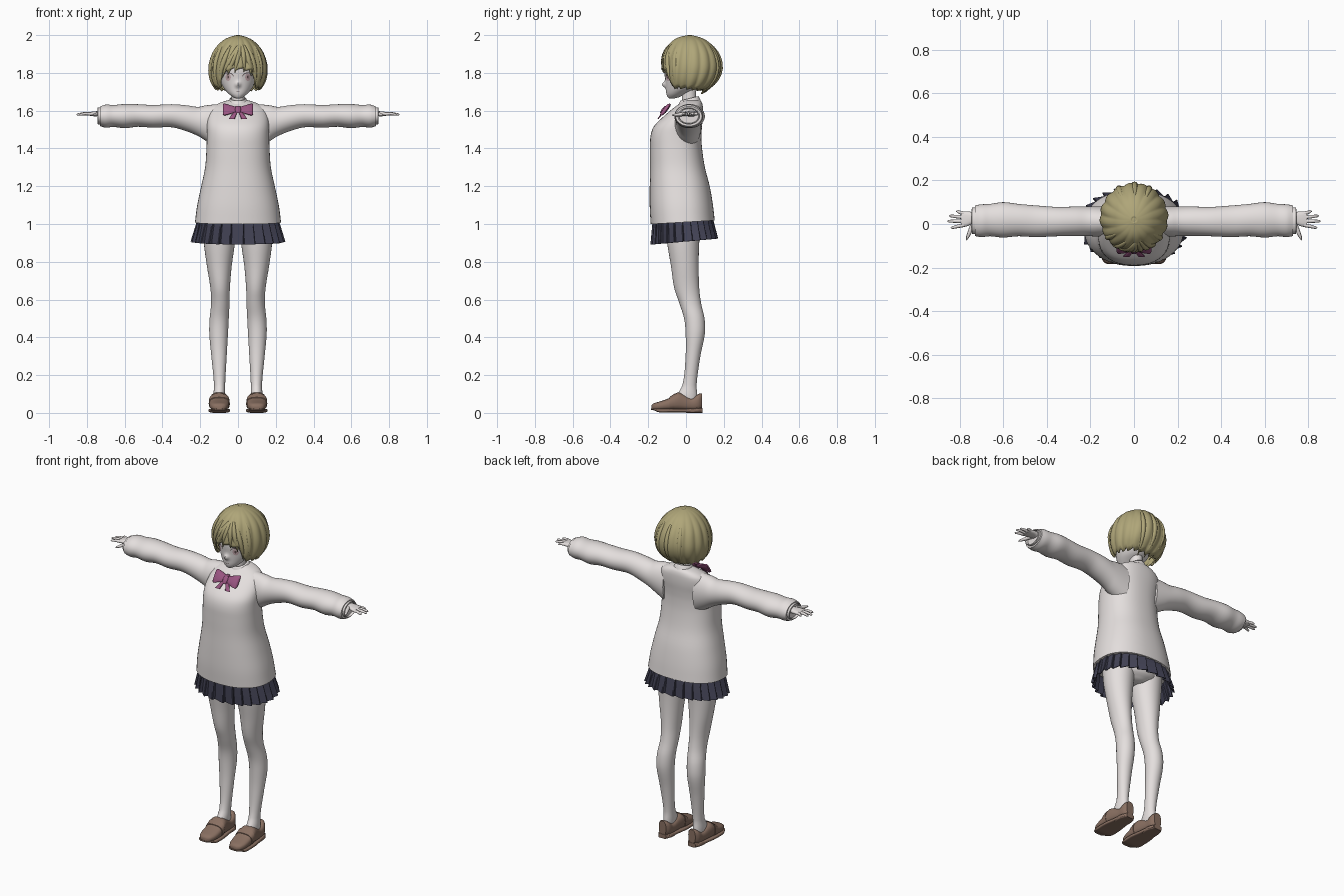
import bpy, bmesh
from math import sin, cos, pi, tau, exp, radians
from mathutils import Vector
from mathutils.bvhtree import BVHTree

if "Cube" in bpy.data.objects:
    bpy.data.objects.remove(bpy.data.objects["Cube"])


def material(name, *rgb):
    m = bpy.data.materials.new(name)
    m.use_nodes = True
    m.diffuse_color = (*rgb, 1)
    m.node_tree.nodes["Principled BSDF"].inputs["Base Color"].default_value = (*rgb, 1)
    return m


WHITE = material("warm_white", 0.78, 0.74, 0.73)
HAIR = material("straw_hair", 0.43, 0.38, 0.19)
NAVY = material("dark_navy", 0.055, 0.055, 0.09)
PLUM = material("plum_ribbon", 0.32, 0.09, 0.22)
BROWN = material("brown_leather", 0.25, 0.16, 0.12)
LASH = material("dark_lash", 0.12, 0.08, 0.08)
IRIS = material("pale_rose_iris", 0.6, 0.43, 0.45)


def finish(ob, mat, mirror=False, smooth=True, thick=0):
    ob.data.materials.append(mat)
    bpy.ops.object.select_all(action='DESELECT')
    ob.select_set(True)
    bpy.context.view_layer.objects.active = ob
    if smooth:
        bpy.ops.object.shade_smooth_by_angle(angle=radians(50))
    if thick:
        s = ob.modifiers.new("thickness", 'SOLIDIFY')
        s.thickness, s.offset = thick, -1
    if mirror:
        ob.modifiers.new("mirror", 'MIRROR')
    return ob


def skin_rows(name, rows, mat, caps=True, **kw):
    """Join closed rings of points into a surface."""
    bm = bmesh.new()
    rings = [[bm.verts.new(p) for p in row] for row in rows]
    n = len(rings[0])
    for a, b in zip(rings, rings[1:]):
        for i in range(n):
            j = (i + 1) % n
            bm.faces.new((a[i], a[j], b[j], b[i]))
    if caps:
        bm.faces.new(rings[0])
        bm.faces.new(rings[-1])
    bmesh.ops.recalc_face_normals(bm, faces=bm.faces)
    me = bpy.data.meshes.new(name)
    bm.to_mesh(me)
    bm.free()
    ob = bpy.data.objects.new(name, me)
    bpy.context.collection.objects.link(ob)
    return finish(ob, mat, **kw)


def at(rings, t):
    """Smooth interpolation of (t, low_a, high_a, low_b, high_b) rings."""
    last = len(rings) - 1
    i = max([k for k in range(last) if rings[k][0] <= t] or [0])
    p, q = rings[i], rings[i + 1]
    h = q[0] - p[0]
    s = min(1, max(0, (t - p[0]) / h))

    def slope(k, c):
        lo, hi = rings[max(k - 1, 0)], rings[min(k + 1, last)]
        return (hi[c] - lo[c]) / (hi[0] - lo[0]) * h
    return [p[c] * (1 + 2 * s) * (1 - s) ** 2 + slope(i, c) * s * (1 - s) ** 2
            + q[c] * s * s * (3 - 2 * s) + slope(i + 1, c) * s * s * (s - 1)
            for c in range(1, 5)]


def oval(r, ang, power=2.0, grow=0.0):
    c, s = cos(ang), sin(ang)
    k = 2 / power
    c, s = abs(c) ** k * (1 if c > 0 else -1), abs(s) ** k * (1 if s > 0 else -1)
    return ((r[0] + r[1]) / 2 + ((r[1] - r[0]) / 2 + grow) * c,
            (r[2] + r[3]) / 2 + ((r[3] - r[2]) / 2 + grow) * s)


def loft(name, rings, mat, axis='z', n=32, sub=4, power=2.0, warp=None, **kw):
    ts = [p[0] + (q[0] - p[0]) * k / sub for p, q in zip(rings, rings[1:]) for k in range(sub)]
    rows = []
    for t in ts + [rings[-1][0]]:
        r, row = at(rings, t), []
        for i in range(n):
            a, b = oval(r, tau * i / n, power)
            v = Vector({'x': (t, a, b), 'y': (a, t, b), 'z': (a, b, t)}[axis])
            row.append(warp(v) if warp else v)
        rows.append(row)
    return skin_rows(name, rows, mat, **kw)


def sym(*rings):
    return [(t, -w, w, a, b) for t, w, a, b in rings]


def tube(name, points, radii, mat, **kw):
    cu = bpy.data.curves.new(name, 'CURVE')
    cu.dimensions, cu.bevel_depth, cu.bevel_resolution = '3D', 1, 2
    cu.use_fill_caps = True
    sp = cu.splines.new('POLY')
    sp.points.add(len(points) - 1)
    for p, co, r in zip(sp.points, points, radii):
        p.co, p.radius = (*co, 1), r
    tmp = bpy.data.objects.new(name + "_path", cu)
    me = bpy.data.meshes.new_from_object(tmp)
    bpy.data.objects.remove(tmp)
    ob = bpy.data.objects.new(name, me)
    bpy.context.collection.objects.link(ob)
    return finish(ob, mat, **kw)


# Sweater body, with the hem tilted up toward the back
def hem_tilt(v):
    v.z += 0.06 * v.y * min(1, max(0, (1.3 - v.z) / 0.3))
    return v


loft("sweater_body", sym(
    (1.01, .228, -.187, .152), (1.1, .216, -.192, .142), (1.2, .195, -.192, .125),
    (1.3, .174, -.19, .1), (1.4, .167, -.19, .085), (1.47, .165, -.187, .082),
    (1.52, .165, -.168, .085), (1.57, .16, -.118, .09), (1.615, .14, -.065, .09),
    (1.64, .1, -.03, .085), (1.655, .055, -.01, .075)), WHITE, n=48, power=2.3, warp=hem_tilt)

# Sleeves, cuffs and hands
loft("sleeve", [
    (.1, -.06, .08, 1.4, 1.635), (.17, -.058, .08, 1.44, 1.628), (.21, -.055, .08, 1.465, 1.62),
    (.27, -.055, .08, 1.49, 1.628), (.35, -.056, .078, 1.512, 1.634), (.45, -.06, .085, 1.51, 1.63),
    (.53, -.056, .092, 1.515, 1.634), (.6, -.062, .1, 1.507, 1.635), (.66, -.056, .092, 1.514, 1.63),
    (.7, -.06, .09, 1.51, 1.632), (.73, -.055, .085, 1.518, 1.622)], WHITE, 'x', mirror=True)
cuff = [oval((-.045, .075, 1.527, 1.617), tau * i / 28) for i in range(28)]
skin_rows("cuff", [[(x, .015 + (y - .015) * k, 1.572 + (z - 1.572) * k) for y, z in cuff]
                   for x, k in ((.72, 1), (.742, 1), (.744, .9), (.715, .8))],
          WHITE, mirror=True)
loft("hand", [(.7, 0, .05, 1.563, 1.6), (.74, 0, .055, 1.57, 1.598),
              (.77, -.012, .058, 1.572, 1.595), (.793, -.012, .056, 1.574, 1.591)],
     WHITE, 'x', n=16, power=2.6, mirror=True)
for finger, y, tip, spread in (("index", -.005, .84, -.012), ("middle", .013, .855, 0),
                               ("ring", .031, .847, .006), ("little", .048, .815, .01)):
    tube(finger + "_finger", [(.78, y, 1.583), ((.78 + tip) / 2, y + spread / 2, 1.584),
                              (tip - .006, y + spread, 1.58), (tip, y + spread, 1.579)],
         (.009, .008, .006, .002), WHITE, mirror=True)
tube("thumb", [(.735, .005, 1.584), (.75, -.03, 1.58), (.763, -.06, 1.577), (.768, -.074, 1.576)],
     (.012, .01, .007, .002), WHITE, mirror=True)

# Legs and hips
loft("leg", [
    (.04, .075, .125, -.06, .06), (.09, .068, .13, -.05, .06), (.15, .068, .127, -.018, .056),
    (.3, .06, .141, -.002, .076), (.42, .053, .152, -.002, .1), (.5, .049, .15, -.01, .098),
    (.58, .045, .142, -.035, .08), (.66, .043, .146, -.062, .07), (.78, .033, .165, -.08, .067),
    (.9, .016, .181, -.1, .07), (1, .005, .185, -.11, .08)], WHITE, mirror=True)
loft("hips", sym((.925, .05, -.06, .05), (.96, .14, -.105, .09), (1.06, .17, -.12, .1)), WHITE)

# Pleated skirt
PLEATS, STEPS = 26, ((0, 0), (0.85, 1), (0.93, 0.9), (0.97, 0.1))
rows = []
for k in range(4):
    s, row = k / 3, []
    ring = (-.208 - .034 * s, .208 + .034 * s, -.172 - .008 * s, .138 + .024 * s)
    for i in range(PLEATS):
        for f, out in STEPS:
            x, y = oval(ring, tau * (i + f) / PLEATS, 2.2, (out - .5) * .018 * (.4 + .6 * s))
            row.append((x, y, 1.035 - .127 * s + .09 * y * s))
    rows.append(row)
skin_rows("pleated_skirt", rows, NAVY, caps=False, smooth=False, thick=.004)

# Loafers
UPPER = [(-.182, .08, .12, .016, .04), (-.172, .064, .136, .014, .05), (-.14, .05, .149, .013, .06),
         (-.09, .046, .152, .013, .078), (-.045, .05, .15, .013, .108), (-.015, .055, .145, .013, .1),
         (.03, .06, .138, .013, .078), (.065, .062, .135, .013, .1), (.085, .075, .122, .02, .103)]
loft("shoe_upper", UPPER, BROWN, 'y', n=24, sub=3, power=2.7, mirror=True)
loft("shoe_sole", [(t - .002, a - .004, b + .004, .003 + .012 * (t < -.17), .022)
                   for t, a, b, _, _ in UPPER], BROWN, 'y', n=24, sub=3, power=5, mirror=True)
loft("shoe_heel", [(0, .06, .14, 0, .02), (.045, .058, .14, 0, .025), (.087, .074, .124, 0, .025)],
     BROWN, 'y', power=6, mirror=True)
strap = [(t, a - .003, b + .003, c, d + .004) for t in (-.088, -.075, -.062)
         for a, b, c, d in [at(UPPER, t)]]
loft("shoe_strap", strap, BROWN, 'y', n=24, sub=1, power=2.7, mirror=True)


# Neck and shirt collar
def collar_tilt(v):
    v.z += 0.25 * (v.y - .03)
    return v


loft("neck", sym((1.58, .045, -.03, .07), (1.64, .034, -.022, .055), (1.74, .036, -.025, .055)), WHITE)
loft("shirt_collar", sym((1.61, .085, -.07, .085), (1.64, .062, -.045, .078),
                         (1.668, .042, -.03, .066)), WHITE, caps=False, thick=.006, warp=collar_tilt)


# Ribbon bow leaning back against the chest
def lean(v):
    v.y += (v.z - 1.6) * 0.7 - .112
    return v


loft("bow_wing", [(.004, -.01, .01, 1.594, 1.618), (.03, -.016, .014, 1.586, 1.626),
                  (.072, -.014, .012, 1.574, 1.638), (.08, -.006, .006, 1.58, 1.634)],
     PLUM, 'x', n=12, sub=2, power=3, warp=lean, mirror=True)
loft("bow_knot", sym((1.588, .012, -.018, .01), (1.606, .016, -.022, .01), (1.624, .012, -.018, .01)),
     PLUM, n=12, power=3, warp=lean)
loft("bow_tail", [(1.555, .018, .05, -.008, -.002), (1.58, .008, .032, -.01, 0), (1.605, 0, .014, -.01, 0)],
     PLUM, n=8, sub=2, power=4, warp=lean, mirror=True)


# Head with a small pointed nose
def nose(v):
    if v.y < 0:
        v.y -= .02 * exp(-(v.x / .012) ** 2 - ((v.z - 1.738) / .014) ** 2)
    return v


head = loft("head", sym(
    (1.664, .01, -.088, -.065), (1.672, .027, -.097, -.035), (1.69, .05, -.104, 0),
    (1.72, .076, -.107, .06), (1.76, .094, -.11, .1), (1.82, .106, -.115, .125),
    (1.88, .102, -.102, .125), (1.93, .08, -.07, .1), (1.965, .03, -.015, .045)),
    WHITE, n=64, sub=5, warp=nose)
bvh = BVHTree.FromPolygons([v.co for v in head.data.vertices], [p.vertices for p in head.data.polygons])


# Painted face details, laid onto the face surface
def decal(name, x, z, rx, rz, lift, mat, mirror=True):
    def put(k, a):
        px, pz = x + rx * k * cos(a), z + rz * k * sin(a)
        hit = bvh.ray_cast(Vector((px, -1, pz)), Vector((0, 1, 0)))[0]
        return (px, hit.y - lift, pz)
    skin_rows(name, [[put(k, tau * i / 24) for i in range(24)] for k in (1, .7, .4, .1)],
              mat, caps=False, mirror=mirror)


decal("eyelash", .054, 1.78, .031, .023, .001, LASH)
decal("eye_white", .054, 1.776, .03, .0225, .002, WHITE)
decal("iris", .052, 1.777, .014, .02, .003, IRIS)
decal("pupil", .052, 1.778, .005, .008, .004, LASH)
decal("mouth", 0, 1.699, .012, .0015, .001, LASH, mirror=False)

# Bobbed hair with a swept fringe; angle 0 points to the front
BOB = sym((1.68, .09, -.07, .08), (1.72, .124, -.1, .128), (1.76, .146, -.12, .166),
          (1.82, .155, -.128, .186), (1.88, .144, -.122, .178), (1.93, .12, -.102, .152),
          (1.97, .082, -.07, .112), (1.99, .045, -.035, .07), (2, .008, .012, .028))


def on_hair(ang, z, grow=0.0):
    x, y = oval(at(BOB, z), ang - pi / 2, 2.0, grow)
    return (x, y, z)


def hem(ang):
    f = abs(ang)
    side = min(1, max(0, (f - .55) / .25))
    tooth = (ang * 3.2 + .3) % 1
    return (1.815 - .02 * f) * (1 - side) + (1.722 - .009 * f) * side + .016 * tooth


rows = []
for k in range(23):
    v, row = (k / 22) ** 1.6, []
    for i in range(144):
        ang = tau * i / 144 - pi
        z = 1.9995 - (1.9995 - hem(ang)) * v
        ridge = abs(sin(ang * 8 + 1.2 * v)) - .6
        row.append(on_hair(ang, z, .008 * ridge * min(1, 3 * v)))
    rows.append(row)
skin_rows("bobbed_hair", rows, HAIR, caps=False, thick=.012)
cap = [on_hair(tau * i / 24, 1.9993) for i in range(24)]
skin_rows("hair_crown", [cap, [(x * .3, .02 + (y - .02) * .3, 2.0) for x, y, _ in cap]], HAIR)

# Separate tapered locks over the fringe, sides and nape
for start, end, low in ((.15, -.62, 1.775), (.15, -.38, 1.79), (.15, -.12, 1.8), (.2, .22, 1.805),
                        (.25, .5, 1.785), (.4, .74, 1.73), (-.3, -.78, 1.73), (.9, .95, 1.715),
                        (-.9, -.98, 1.715), (2.6, 2.7, 1.69), (-2.6, -2.7, 1.69), (3.1, 3.14, 1.688)):
    path = [(start + (end - start) * s ** .8, 1.96 - (1.96 - low) * s) for s in [j / 10 for j in range(11)]]
    tube("hair_lock", [on_hair(a, z, -.006) for a, z in path],
         [.002 + .013 * sin(pi * (j / 10) ** .8) for j in range(11)], HAIR)
